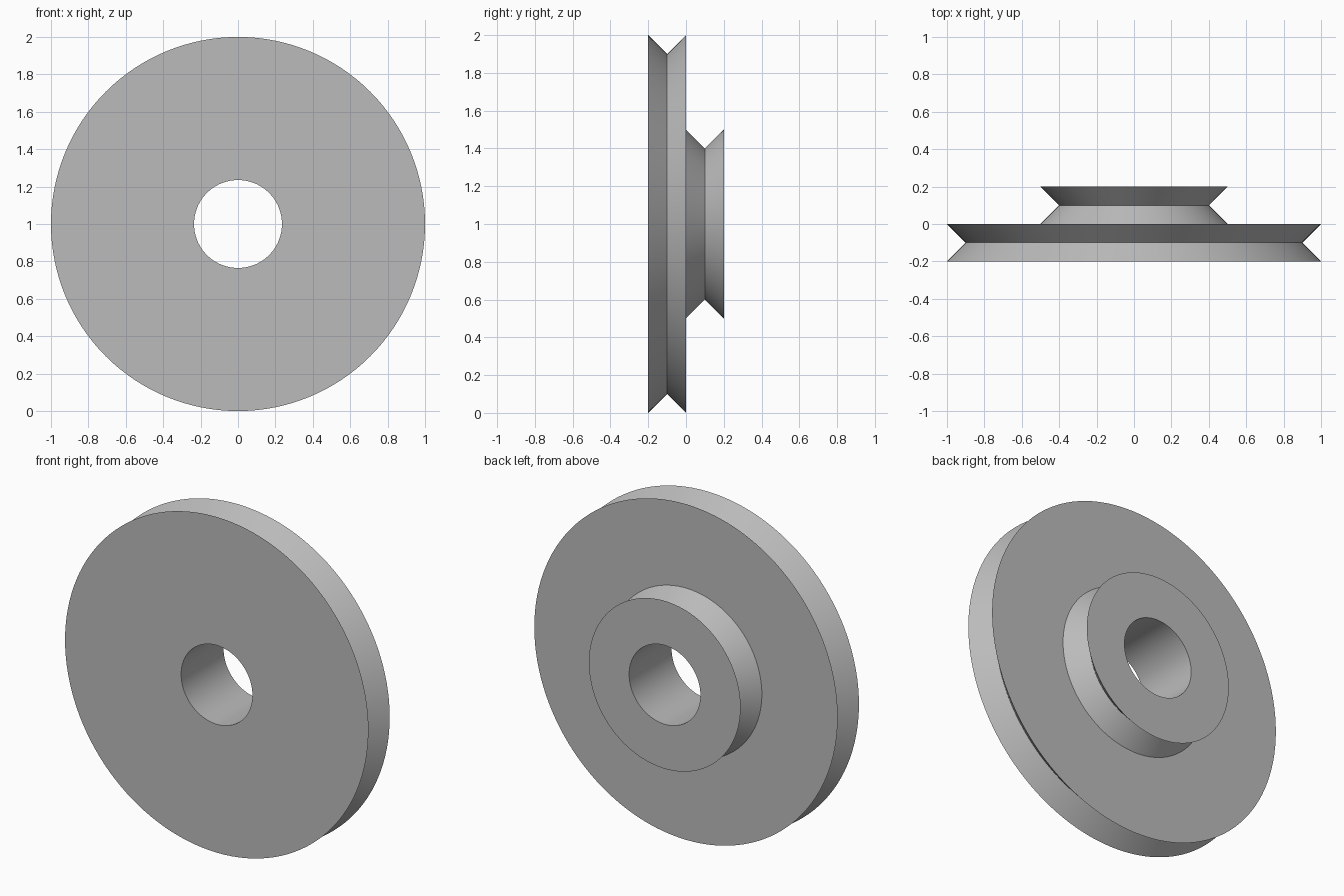
import bpy
import bmesh
from math import pi, radians
from mathutils import Matrix, Vector

cube = bpy.data.objects.get("Cube")
if cube:
    bpy.data.objects.remove(cube, do_unlink=True)

SEGMENTS = 128
BORE = 0.235
CENTRE = Vector((0, 0, 1))

# Plain grey metal
grey = bpy.data.materials.new("grey metal")
colour = (0.5, 0.5, 0.5, 1)
grey.diffuse_color = colour
grey.use_nodes = True
grey.node_tree.nodes["Principled BSDF"].inputs["Base Color"].default_value = colour

# Closed half section of the stepped pulley: (radius, depth)
section = [
    (BORE, -0.2), (1, -0.2), (0.9, -0.1), (1, 0),   # large grooved wheel
    (0.5, 0), (0.4, 0.1), (0.5, 0.2), (BORE, 0.2),  # small grooved wheel
]

# Lathe the section around the axle
bm = bmesh.new()
verts = [bm.verts.new((r, y, 0)) for r, y in section]
edges = [bm.edges.new((v, verts[i - 1])) for i, v in enumerate(verts)]
bmesh.ops.spin(bm, geom=verts + edges, cent=(0, 0, 0), axis=(0, 1, 0),
               angle=2 * pi, steps=SEGMENTS, use_merge=True)
bmesh.ops.remove_doubles(bm, verts=bm.verts[:], dist=0.0001)
bmesh.ops.recalc_face_normals(bm, faces=bm.faces[:])
bmesh.ops.transform(bm, matrix=Matrix.Translation(CENTRE), verts=bm.verts[:])

mesh = bpy.data.meshes.new("stepped_pulley")
bm.to_mesh(mesh)
bm.free()
mesh.materials.append(grey)
pulley = bpy.data.objects.new("stepped_pulley", mesh)
bpy.context.collection.objects.link(pulley)

# Smooth round faces, sharp rims
bpy.ops.object.select_all(action="DESELECT")
pulley.select_set(True)
bpy.context.view_layer.objects.active = pulley
bpy.ops.object.shade_smooth_by_angle(angle=radians(30))
